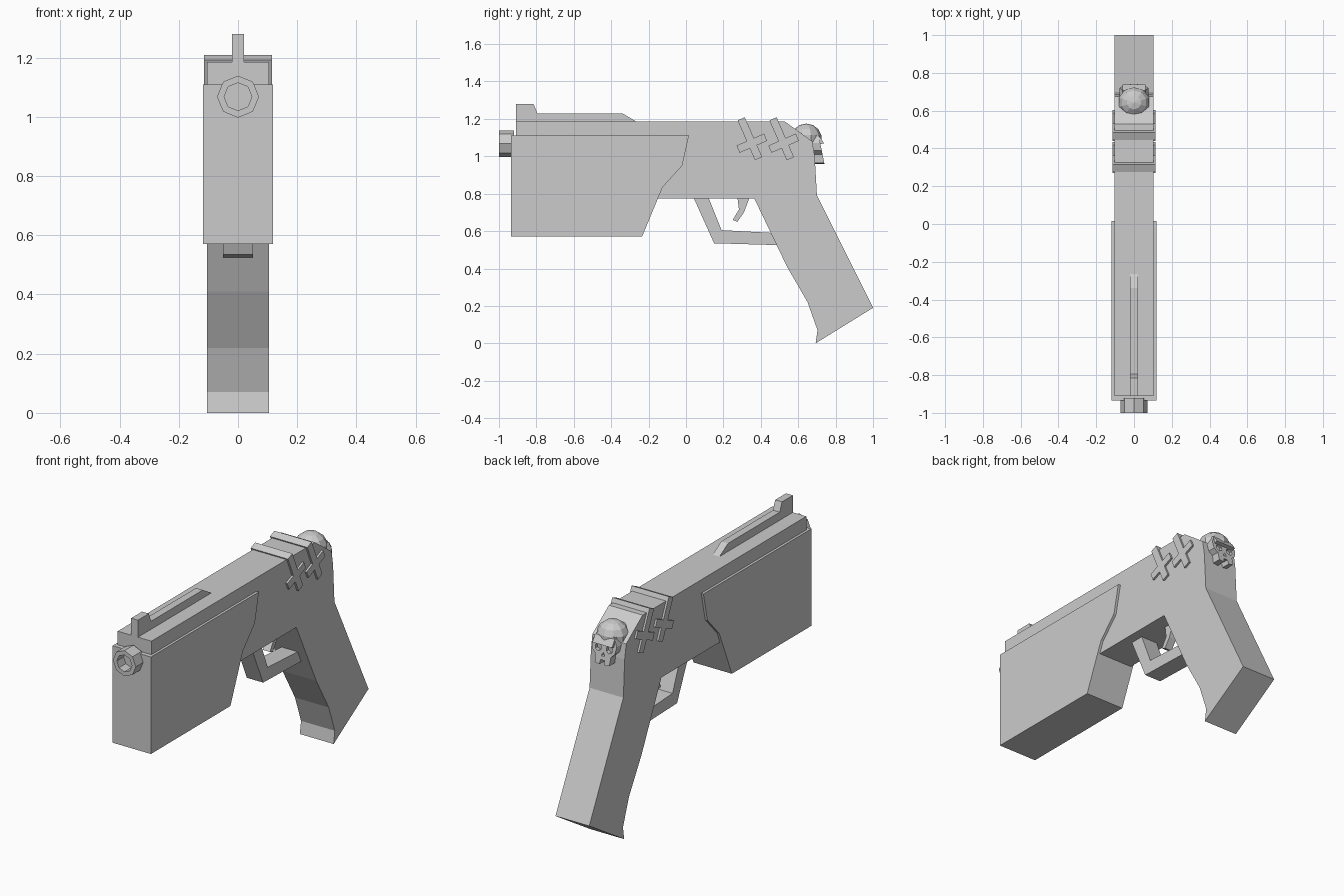
import bpy
import bmesh
import math
from mathutils import Vector

cube = bpy.data.objects.get("Cube")
if cube:
    bpy.data.objects.remove(cube, do_unlink=True)

grey = bpy.data.materials.new("plain grey")
grey.use_nodes = True
COLOUR = (0.6, 0.6, 0.6, 1)
grey.diffuse_color = COLOUR
grey.node_tree.nodes["Principled BSDF"].inputs["Base Color"].default_value = COLOUR


def finish(bm, name):
    """Turn a bmesh into a named grey object."""
    bmesh.ops.recalc_face_normals(bm, faces=bm.faces)
    mesh = bpy.data.meshes.new(name)
    bm.to_mesh(mesh)
    bm.free()
    mesh.materials.append(grey)
    obj = bpy.data.objects.new(name, mesh)
    bpy.context.collection.objects.link(obj)
    return obj


def loft(name, start, end):
    """Join two matching outlines into a closed solid."""
    bm = bmesh.new()
    a = [bm.verts.new(p) for p in start]
    b = [bm.verts.new(p) for p in end]
    bm.faces.new(a)
    bm.faces.new(b)
    for i in range(len(a)):
        j = (i + 1) % len(a)
        bm.faces.new((a[i], a[j], b[j], b[i]))
    return finish(bm, name)


def side_profile(name, points, half_width):
    """Extrude a (y, z) outline evenly to both sides."""
    return loft(name, [(-half_width, y, z) for y, z in points],
                [(half_width, y, z) for y, z in points])


def ring(radius, y, z, x=0, sides=8, turn=0.0):
    angles = [math.tau * i / sides + turn for i in range(sides)]
    return [(x + radius * math.sin(t), y, z + radius * math.cos(t)) for t in angles]


# Frame and grip in one outline
side_profile("frame_and_grip", [
    (-0.91, 1.185), (0.53, 1.185), (0.675, 1.08), (0.688, 1.0), (0.70, 0.79),
    (1.0, 0.19), (0.693, 0.0), (0.703, 0.07), (0.65, 0.22), (0.54, 0.41),
    (0.365, 0.775), (-0.91, 0.775)], 0.104)

# Deep block around the barrel
side_profile("front_block", [
    (-0.935, 1.11), (0.015, 1.11), (-0.02, 0.95), (-0.125, 0.835),
    (-0.15, 0.775), (-0.235, 0.57), (-0.935, 0.57)], 0.118)

# Top rib with raised front sight
side_profile("top_rib", [
    (-0.91, 1.17), (-0.91, 1.28), (-0.815, 1.28), (-0.795, 1.23),
    (-0.34, 1.23), (-0.265, 1.185), (-0.265, 1.17)], 0.021)

# Trigger and guard
side_profile("trigger_guard", [
    (0.04, 0.78), (0.12, 0.78), (0.19, 0.605), (0.47, 0.59),
    (0.50, 0.525), (0.15, 0.535)], 0.05)
side_profile("trigger", [
    (0.275, 0.78), (0.34, 0.78), (0.31, 0.70), (0.275, 0.65),
    (0.25, 0.66), (0.283, 0.715)], 0.022)

# Octagonal muzzle, open at the front
bm = bmesh.new()
rings = [[bm.verts.new(p) for p in ring(r, y, 1.068)]
         for r, y in ((0.071, -0.92), (0.071, -1.0), (0.047, -1.0), (0.047, -0.94))]
for a, b in zip(rings, rings[1:]):
    for i in range(len(a)):
        j = (i + 1) % len(a)
        bm.faces.new((a[i], a[j], b[j], b[i]))
bm.faces.new(rings[0])
bm.faces.new(rings[-1])
finish(bm, "muzzle")

# Two cross-shaped straps over the top
down, across = Vector((0.4, -0.917)), Vector((0.917, 0.4))
TOP, BOTTOM, ARM, W = -0.142, 0.09, 0.08, 0.021
cross = [(TOP, -W), (TOP, W), (-W, W), (-W, ARM), (W, ARM), (W, W),
         (BOTTOM, W), (BOTTOM, -W), (W, -W), (W, -ARM), (-W, -ARM), (-W, -W)]
for name, y in (("front_strap", 0.352), ("rear_strap", 0.522)):
    centre = Vector((y, 1.07))
    side_profile(name, [tuple(centre + down * d + across * a) for d, a in cross], 0.115)

# Skull on the back: cranium
bm = bmesh.new()
bmesh.ops.create_uvsphere(bm, u_segments=10, v_segments=7, radius=1)
for v in bm.verts:
    v.co = (v.co.x * 0.087, 0.643 + v.co.y * 0.083, 1.095 + v.co.z * 0.08)
finish(bm, "skull_cranium")

# Skull face: mirrored outline leaning back towards the jaw
half = [(0.055, 1.115), (0.076, 1.07), (0.07, 1.03), (0.048, 1.01),
        (0.045, 0.965), (0.016, 0.96), (0.012, 0.985)]
outline = half + [(-x, z) for x, z in reversed(half)]


def lean(z, depth):
    return depth + (1.1 - z) * 0.2


face = loft("skull_face", [(x, lean(z, 0.65), z) for x, z in outline],
            [(x, lean(z, 0.712), z) for x, z in outline])

# Eye sockets and nose opening cut into the face
for x, z, radius, sides in ((-0.034, 1.045, 0.02, 6), (0.034, 1.045, 0.02, 6),
                            (0, 1.012, 0.013, 3)):
    cutter = loft("socket_cutter", ring(radius, 0.705, z, x, sides),
                  ring(radius, 0.8, z, x, sides))
    cutter.hide_render = True
    cut = face.modifiers.new("socket", "BOOLEAN")
    cut.operation = "DIFFERENCE"
    cut.solver = "EXACT"
    cut.object = cutter
    bpy.context.view_layer.objects.active = face
    bpy.ops.object.modifier_apply(modifier=cut.name)
    bpy.data.objects.remove(cutter, do_unlink=True)

# Brow ridge
side_profile("skull_brow", [
    (0.68, 1.12), (0.715, 1.105), (0.738, 1.07), (0.72, 1.065), (0.68, 1.07)], 0.06)
